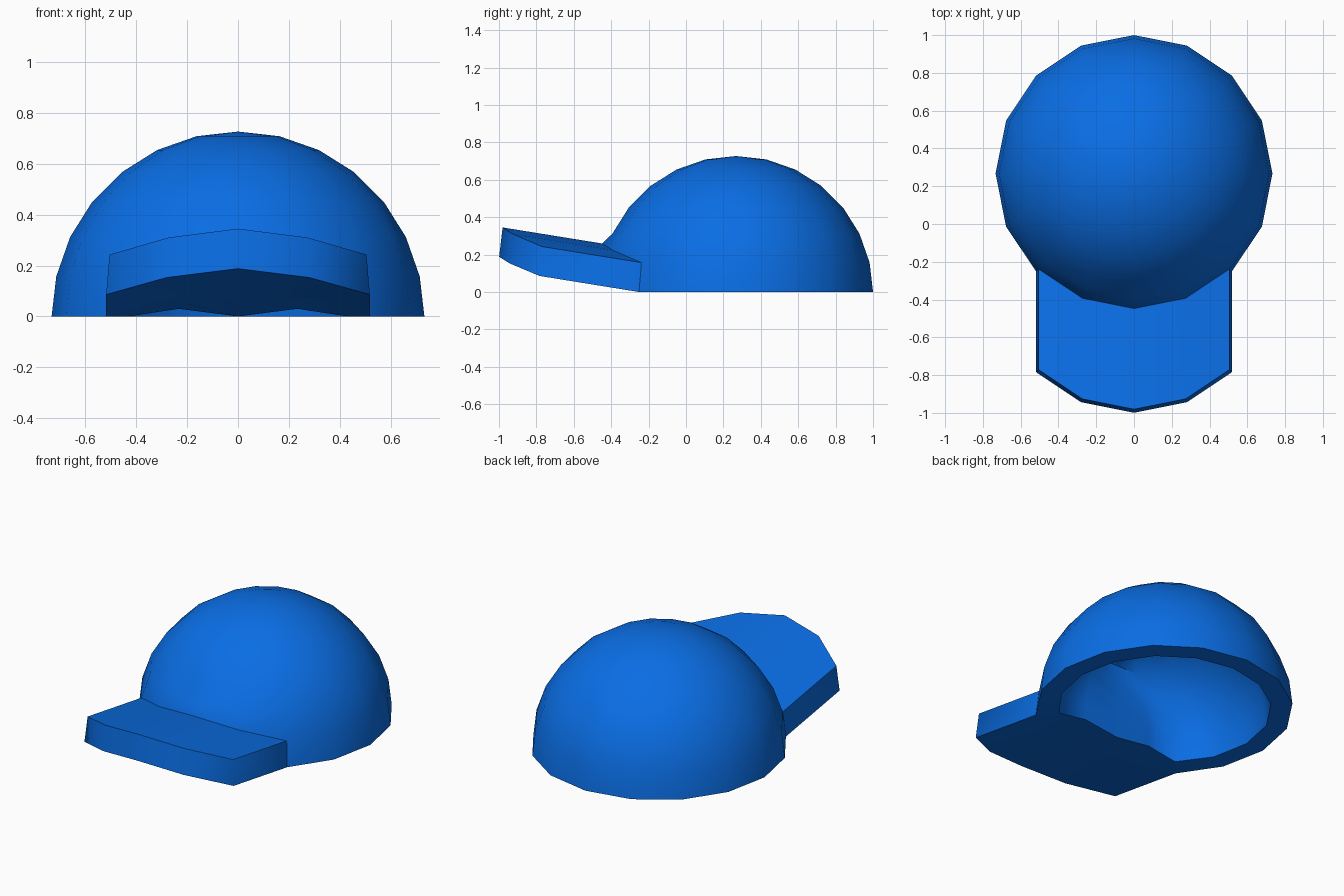
import bpy
import bmesh
from math import sin, cos, pi
from mathutils import Vector

cube = bpy.data.objects.get("Cube")
if cube:
    bpy.data.objects.remove(cube, do_unlink=True)

SEGMENTS, RINGS = 16, 7
OUTER, INNER, CENTRE_Y = 0.733, 0.61, 0.267
SINK = 0.006
LINING_FRONT = -0.15
BRIM_REACH = Vector((0, -0.533, 0.086))
# Rise of the points beside the front centre line
BRIM_LIFT = {0: 0.102, 1: 0.067}
RIM_LIFT = {0: 0.07, 1: 0.07}
INNER_LIFT = {1: 0.03}

blue = bpy.data.materials.new("cap blue")
blue.use_nodes = True
colour = (0.003, 0.155, 0.78, 1)
blue.diffuse_color = colour
blue.node_tree.nodes["Principled BSDF"].inputs["Base Color"].default_value = colour


def dome_point(radius, ring, seg, lifts):
    """Point on a dome; segment 0 faces the front, where the lower edge arches."""
    tilt, turn = ring * pi / 2 / RINGS, seg * 2 * pi / SEGMENTS
    lift = lifts.get(abs(seg), 0) if ring < 2 else 0
    sink = SINK if ring else 0
    return Vector((radius * cos(tilt) * sin(turn),
                   CENTRE_Y - radius * cos(tilt) * cos(turn),
                   radius * sin(tilt) + lift - sink))


def shell_point(ring, seg):
    return dome_point(OUTER, ring, seg, BRIM_LIFT if ring else RIM_LIFT)


def lining_point(ring, seg):
    """Point on the inner dome, with an upright wall at the front."""
    p = dome_point(INNER, ring, seg, INNER_LIFT)
    p.y = max(p.y, LINING_FRONT)
    if ring < 5 and abs(seg) < 2:
        p.y = LINING_FRONT
    return p


def finish(name, bm):
    bmesh.ops.recalc_face_normals(bm, faces=bm.faces)
    mesh = bpy.data.meshes.new(name)
    bm.to_mesh(mesh)
    bm.free()
    mesh.materials.append(blue)
    obj = bpy.data.objects.new(name, mesh)
    bpy.context.collection.objects.link(obj)
    bpy.ops.object.select_all(action='DESELECT')
    obj.select_set(True)
    bpy.context.view_layer.objects.active = obj
    bpy.ops.object.shade_smooth_by_angle(angle=pi / 3)


# Crown: outer dome, inner lining and the rim joining them
bm = bmesh.new()
segs = range(-SEGMENTS // 2, SEGMENTS // 2)
outer, inner = ([[bm.verts.new(point(r, s)) for s in segs] for r in range(RINGS)]
                for point in (shell_point, lining_point))
for rings, radius in ((outer, OUTER), (inner, INNER)):
    apex = bm.verts.new((0, CENTRE_Y, radius - SINK))
    for i in range(SEGMENTS):
        j = (i + 1) % SEGMENTS
        for low, high in zip(rings, rings[1:]):
            bm.faces.new((low[i], low[j], high[j], high[i]))
        bm.faces.new((rings[-1][i], rings[-1][j], apex))
for i in range(SEGMENTS):
    j = (i + 1) % SEGMENTS
    bm.faces.new((outer[0][i], outer[0][j], inner[0][j], inner[0][i]))
finish("crown", bm)

# Brim: the front of the lowest band pushed forward and up
bm = bmesh.new()
sections = []
for s in range(-2, 3):
    low, high = (dome_point(OUTER, r, s, BRIM_LIFT) for r in (0, 1))
    loop = (shell_point(0, s), low + BRIM_REACH, high + BRIM_REACH, high)
    sections.append([bm.verts.new(p) for p in loop])
for a, b in zip(sections, sections[1:]):
    for k in range(3):
        bm.faces.new((a[k], a[k + 1], b[k + 1], b[k]))
bm.faces.new(sections[0])
bm.faces.new(sections[-1])
finish("brim", bm)
